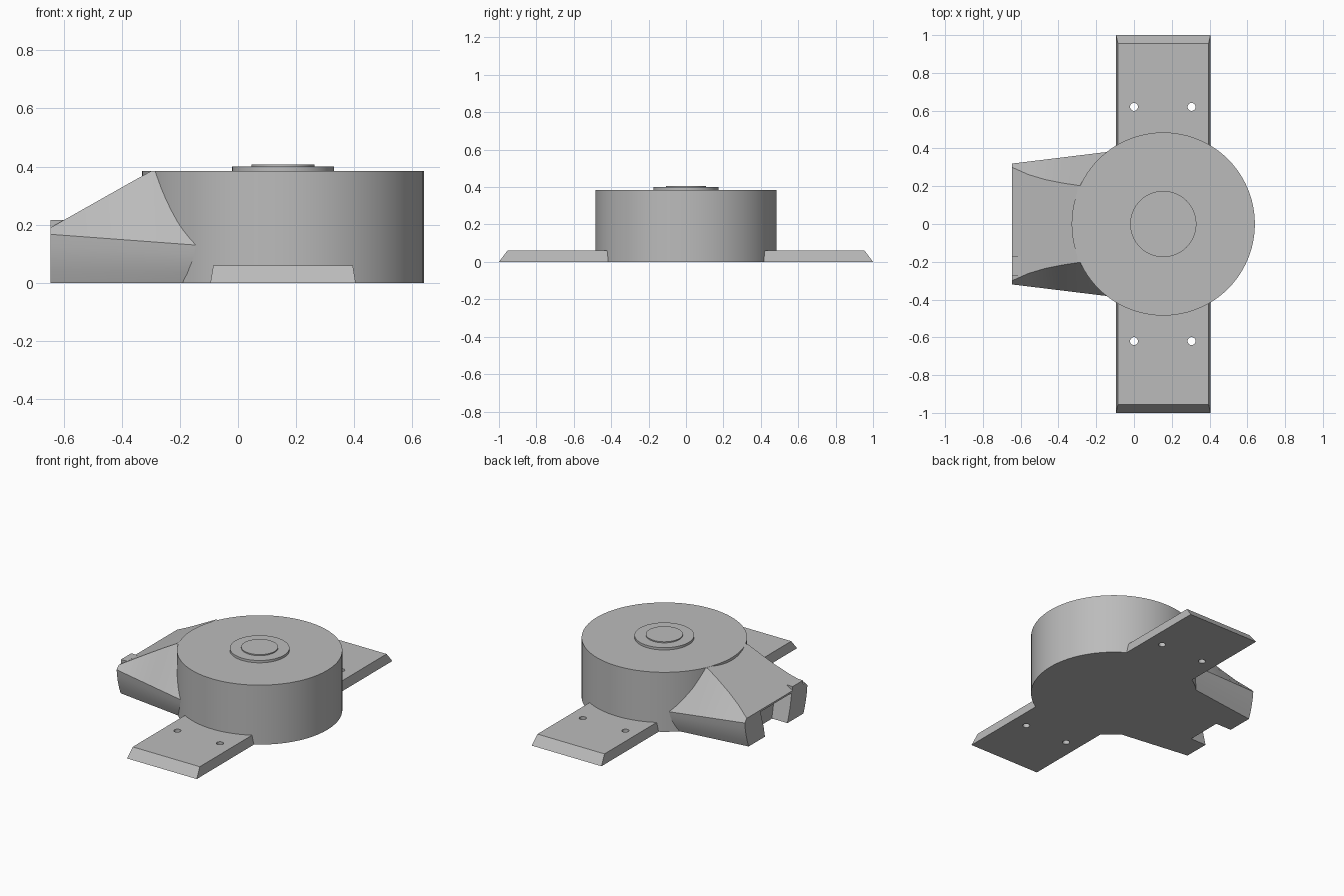
import bpy, bmesh

cube = bpy.data.objects.get("Cube")
if cube:
    bpy.data.objects.remove(cube, do_unlink=True)

grey = bpy.data.materials.new("light_grey")
grey.use_nodes = True
grey.diffuse_color = (0.5, 0.5, 0.5, 1)
grey.node_tree.nodes["Principled BSDF"].inputs["Base Color"].default_value = (0.5, 0.5, 0.5, 1)


def loft(name, rings):
    """Closed solid through matching rings of points."""
    bm = bmesh.new()
    rows = [[bm.verts.new(p) for p in ring] for ring in rings]
    n = len(rows[0])
    for a, b in zip(rows, rows[1:]):
        for i in range(n):
            j = (i + 1) % n
            bm.faces.new((a[i], a[j], b[j], b[i]))
    bm.faces.new(rows[0])
    bm.faces.new(rows[-1])
    bmesh.ops.recalc_face_normals(bm, faces=bm.faces)
    mesh = bpy.data.meshes.new(name)
    bm.to_mesh(mesh)
    bm.free()
    obj = bpy.data.objects.new(name, mesh)
    bpy.context.collection.objects.link(obj)
    mesh.materials.append(grey)
    return obj


def rect(x0, x1, y0, y1, z):
    return [(x0, y0, z), (x1, y0, z), (x1, y1, z), (x0, y1, z)]


def cylinder(name, x, y, radius, z0, z1, sides=96):
    bpy.ops.mesh.primitive_cylinder_add(vertices=sides, radius=radius, depth=z1 - z0,
                                        location=(x, y, (z0 + z1) / 2))
    obj = bpy.context.object
    obj.name = name
    obj.data.materials.append(grey)
    return obj


def activate(obj):
    bpy.ops.object.select_all(action='DESELECT')
    obj.select_set(True)
    bpy.context.view_layer.objects.active = obj


def cut(obj, cutter):
    activate(obj)
    mod = obj.modifiers.new("cut", 'BOOLEAN')
    mod.operation = 'DIFFERENCE'
    mod.solver = 'EXACT'
    mod.object = cutter
    bpy.ops.object.modifier_apply(modifier=mod.name)
    bpy.data.objects.remove(cutter, do_unlink=True)


def smooth(obj):
    activate(obj)
    bpy.ops.object.shade_smooth_by_angle(angle=0.4)


# Round housing with a stepped hub on top
CX = 0.155
for name, radius, z0, z1 in (("housing", 0.485, 0, 0.385),
                             ("hub_disc", 0.175, 0.37, 0.4),
                             ("hub_cap", 0.108, 0.39, 0.407)):
    smooth(cylinder(name, CX, 0, radius, z0, z1))

# Mounting plate with sloping edges and four screw holes
plate = loft("mounting_plate", [rect(-0.095, 0.405, -1, 1, 0),
                                rect(-0.085, 0.395, -0.955, 0.955, 0.06)])
for x in (0, 0.305):
    for y in (-0.62, 0.62):
        cut(plate, cylinder("hole_cutter", x, y, 0.021, -0.1, 0.2, 32))

# Outlet duct: rising roof, sloping shoulders, bulged sides
LIP = -0.645


def roof_z(x):
    return min(0.19 + (x - LIP) * 0.565, 0.384)


def duct_ring(x, roof_y):
    t = (x - LIP) / 0.5
    foot, wide, wide_z = 0.28 + 0.066 * t, 0.32 + 0.061 * t, 0.167 - 0.037 * t
    half = [(foot, 0)]
    for f in (0.25, 0.5, 0.75):
        half.append((foot + (wide - foot) * f * (1.7 - 0.7 * f), wide_z * f))
    half += [(wide, wide_z), (roof_y, roof_z(x))]
    return [(x, y, z) for y, z in half] + [(x, -y, z) for y, z in reversed(half)]


stations = ((LIP, 0.3), (-0.56, 0.262), (-0.47, 0.235), (-0.38, 0.217),
            (-0.3, 0.205), (-0.2, 0.2), (-0.1, 0.2))
duct = loft("outlet_duct", [duct_ring(x, y) for x, y in stations])


# Notch under the lip of the outlet, narrower at the floor
def notch_ring(x):
    top = roof_z(x) - 0.012
    return [(x, -0.11, -0.02), (x, 0.11, -0.02), (x, 0.16, top), (x, -0.16, top)]


cut(duct, loft("notch_cutter", [notch_ring(-0.7), notch_ring(-0.535)]))
smooth(duct)

# Small raised tab on one side of the lip
loft("lip_tab", [rect(LIP, -0.6, -0.275, -0.17, 0.17),
                 rect(LIP, -0.6, -0.275, -0.17, 0.216)])
